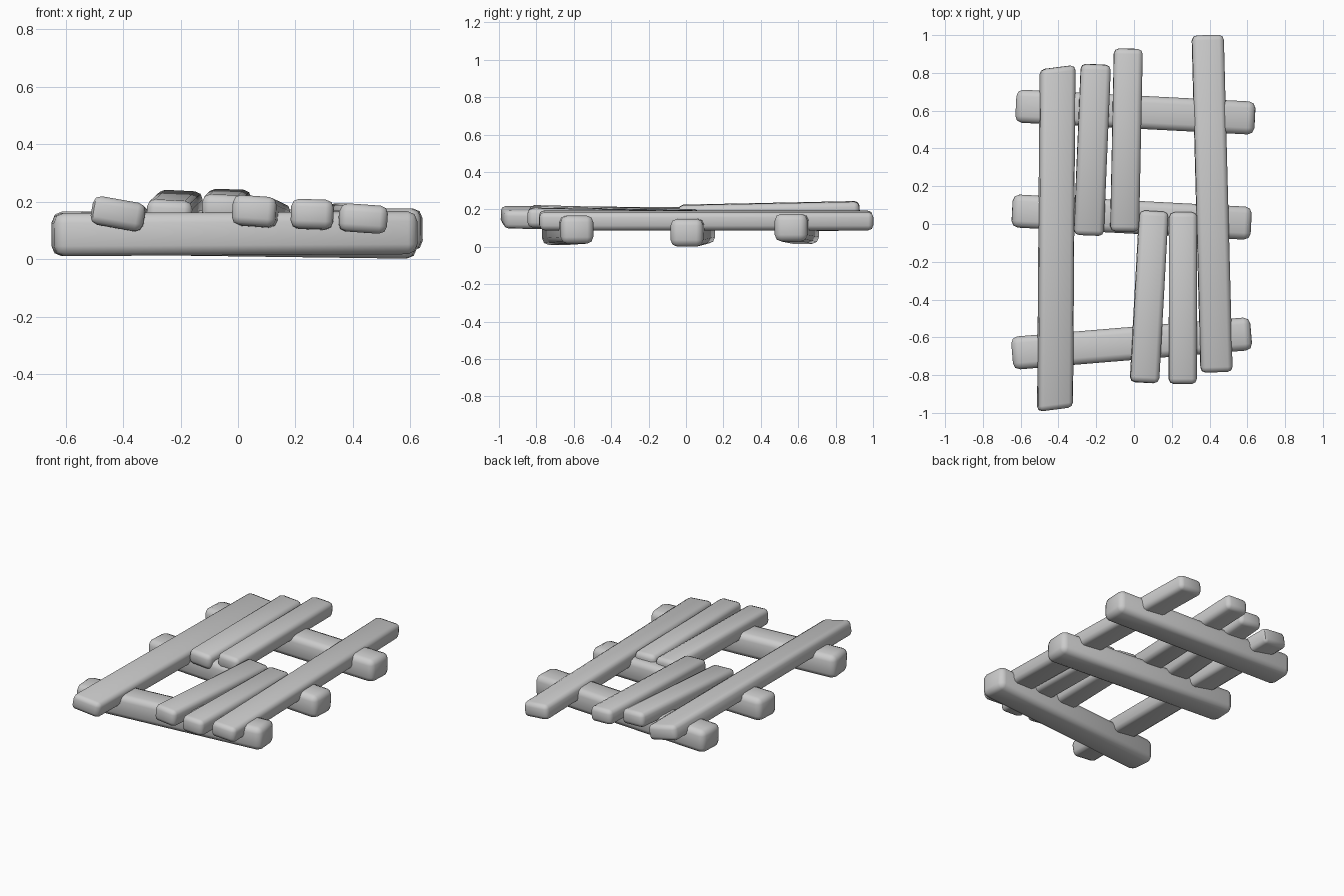
import bpy
import math
from mathutils import Matrix, Vector

cube = bpy.data.objects.get("Cube")
if cube:
    bpy.data.objects.remove(cube, do_unlink=True)

grey = bpy.data.materials.new("plain grey")
grey.use_nodes = True
colour = (0.6, 0.6, 0.6, 1)
grey.diffuse_color = colour
grey.node_tree.nodes["Principled BSDF"].inputs["Base Color"].default_value = colour


def plank(name, start, end, width, height, roll=0, skew=0, bevel=0.027):
    """Bevelled timber running between two end centres, rolled about its length."""
    a, b = Vector(start), Vector(end)
    along = (b - a).normalized()
    side = along.cross(Vector((0, 0, 1))).normalized()
    up = side.cross(along)
    turn = Matrix((side, along, up)).transposed() @ Matrix.Rotation(math.radians(roll), 3, 'Y')
    bpy.ops.mesh.primitive_cube_add(size=1)
    ob = bpy.context.object
    ob.name = name
    for v in ob.data.vertices:
        x, y, z = v.co
        v.co = turn @ Vector((x * width, y * (b - a).length + x * skew, z * height)) + (a + b) / 2
    ob.data.materials.append(grey)
    mod = ob.modifiers.new("worn edges", 'BEVEL')
    mod.width = bevel
    mod.segments = 2
    bpy.ops.object.modifier_apply(modifier=mod.name)
    bpy.ops.object.shade_smooth_by_angle(angle=math.radians(50))


# Cross beams underneath
plank("front_beam", (-0.645, -0.685, 0.085), (0.62, -0.58, 0.092), 0.175, 0.15, bevel=0.035)
plank("middle_beam", (-0.645, 0.07, 0.092), (0.62, 0.003, 0.075), 0.175, 0.148, bevel=0.035)
plank("back_beam", (-0.625, 0.625, 0.09), (0.64, 0.56, 0.103), 0.175, 0.148, bevel=0.035)

# Long outer planks
plank("left_long_plank", (-0.418, -0.982, 0.158), (-0.405, 0.83, 0.145), 0.185, 0.1, 10, 0.025)
plank("right_long_plank", (0.437, -0.785, 0.141), (0.39, 1.0, 0.141), 0.168, 0.098, 4)

# Short planks at the back
plank("back_plank_outer", (-0.24, -0.06, 0.157), (-0.202, 0.845, 0.192), 0.158, 0.095, 3)
plank("back_plank_inner", (-0.05, -0.04, 0.175), (-0.03, 0.928, 0.195), 0.152, 0.097, 2)

# Short planks at the front
plank("front_plank_inner", (0.055, -0.84, 0.168), (0.105, 0.068, 0.145), 0.153, 0.105, 4)
plank("front_plank_outer", (0.258, -0.847, 0.157), (0.26, 0.062, 0.142), 0.148, 0.103, 2)
